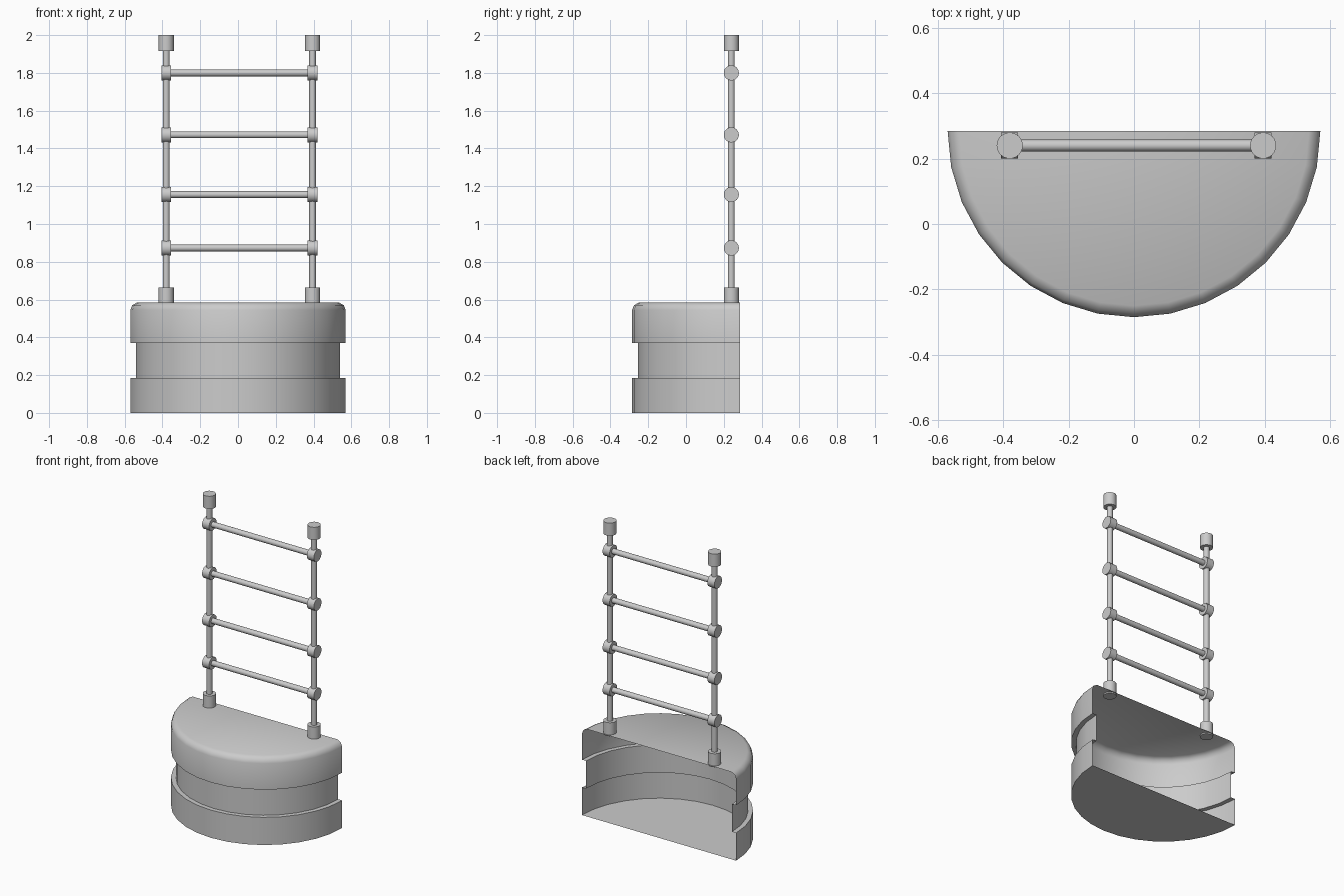
import bpy
import bmesh
from math import radians, pi, sin, cos
from mathutils import Vector

cube = bpy.data.objects.get("Cube")
if cube:
    bpy.data.objects.remove(cube, do_unlink=True)

grey = bpy.data.materials.new("light grey")
grey.use_nodes = True
GREY = (0.6, 0.6, 0.6, 1)
grey.diffuse_color = GREY
grey.node_tree.nodes["Principled BSDF"].inputs["Base Color"].default_value = GREY


def finish(name, bm):
    """Turn a bmesh into a grey object with smooth sides and sharp rims."""
    mesh = bpy.data.meshes.new(name)
    bm.to_mesh(mesh)
    bm.free()
    mesh.materials.append(grey)
    obj = bpy.data.objects.new(name, mesh)
    bpy.context.collection.objects.link(obj)
    bpy.ops.object.select_all(action="DESELECT")
    obj.select_set(True)
    bpy.context.view_layer.objects.active = obj
    bpy.ops.object.shade_smooth_by_angle(angle=radians(40))
    return obj


def rod(name, start, end, radius):
    """Closed cylinder between two points."""
    start, end = Vector(start), Vector(end)
    bm = bmesh.new()
    bmesh.ops.create_cone(bm, cap_ends=True, segments=24, radius1=radius,
                          radius2=radius, depth=(end - start).length)
    turn = (end - start).to_track_quat("Z", "Y")
    for v in bm.verts:
        v.co = turn @ v.co + (start + end) / 2
    return finish(name, bm)


# Half-round base: thin shell with a recessed waist and an open back
BACK, STEPS = 0.285, 16
profile = [(0, 0), (0.57, 0), (0.57, 0.185), (0.54, 0.185), (0.54, 0.37),
           (0.57, 0.37), (0.57, 0.545), (0.56, 0.57), (0.535, 0.584), (0, 0.584)]
bm = bmesh.new()
rings = []
for i in range(STEPS + 1):
    a = pi + pi * i / STEPS
    rings.append([bm.verts.new((r * cos(a), BACK + r * sin(a), z)) for r, z in profile])
for a, b in zip(rings, rings[1:]):
    for j in range(len(profile) - 1):
        bm.faces.new((a[j], b[j], b[j + 1], a[j + 1]))
bmesh.ops.remove_doubles(bm, verts=bm.verts, dist=0.0001)
bmesh.ops.dissolve_degenerate(bm, edges=bm.edges, dist=0.0001)
finish("half_round_base", bm)

# Upright rails with bottom sockets and top caps
Y = 0.24
RAILS = {"right": -0.38, "left": 0.395}
for side, x in RAILS.items():
    rod(side + "_rail", (x, Y, 0.6), (x, Y, 1.95), 0.018)
    rod(side + "_socket", (x, Y, 0.575), (x, Y, 0.665), 0.04)
    rod(side + "_cap", (x, Y, 1.915), (x, Y, 2.0), 0.04)

# Rungs with a round joint at each rail
for n, z in enumerate((0.873, 1.156, 1.472, 1.8), 1):
    rod(f"rung_{n}", (RAILS["right"], Y, z), (RAILS["left"], Y, z), 0.018)
    for side, x in RAILS.items():
        rod(f"{side}_joint_{n}", (x - 0.026, Y, z), (x + 0.026, Y, z), 0.04)
